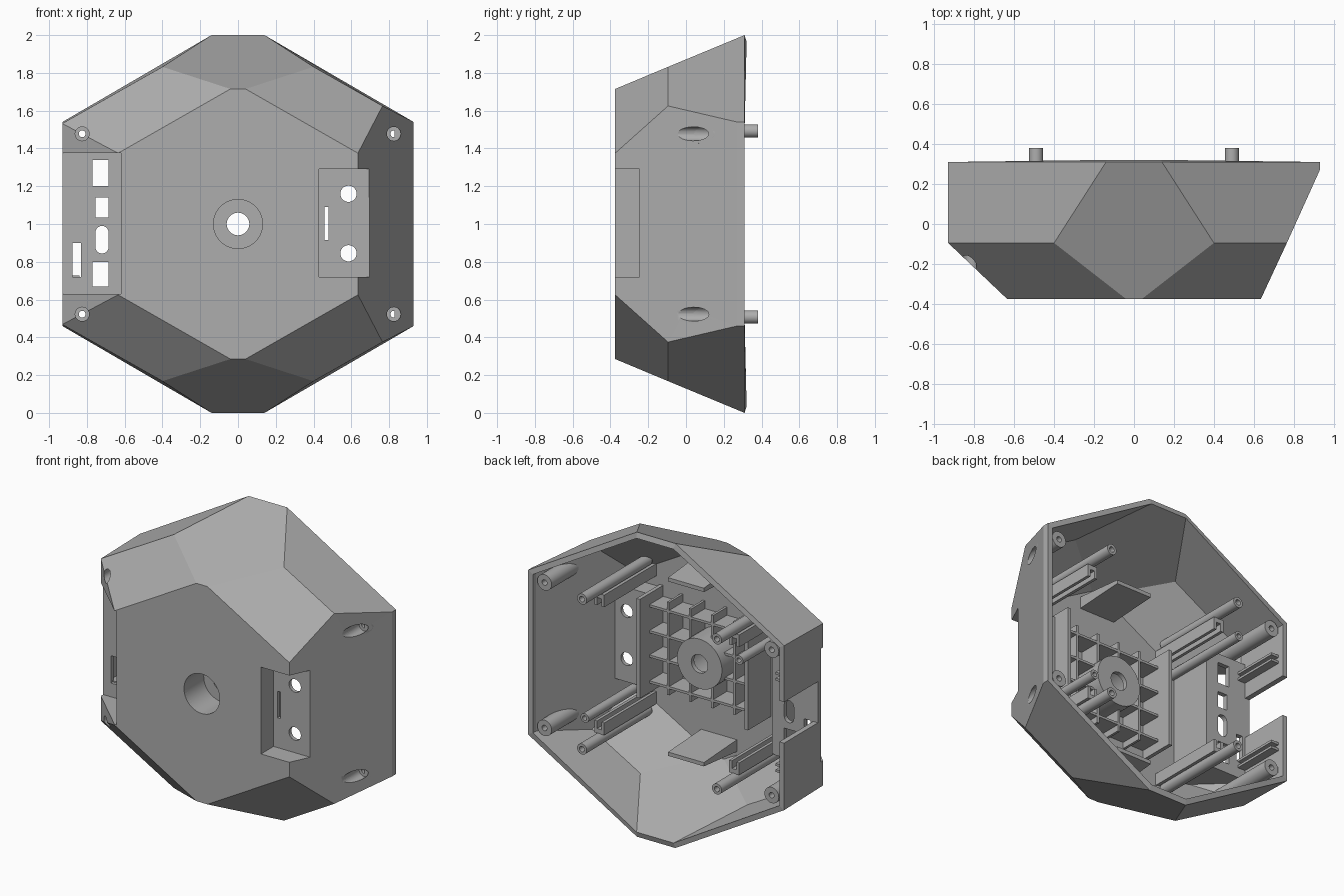
import bpy, bmesh, math
from mathutils import Vector

if "Cube" in bpy.data.objects:
    bpy.data.objects.remove(bpy.data.objects["Cube"])

grey = bpy.data.materials.new("grey plastic")
grey.diffuse_color = (0.42, 0.42, 0.42, 1)
grey.use_nodes = True
grey.node_tree.nodes["Principled BSDF"].inputs["Base Color"].default_value = grey.diffuse_color


def add(name, bm, smooth=False):
    bmesh.ops.recalc_face_normals(bm, faces=bm.faces[:])
    me = bpy.data.meshes.new(name)
    bm.to_mesh(me)
    bm.free()
    me.materials.append(grey)
    ob = bpy.data.objects.new(name, me)
    bpy.context.collection.objects.link(ob)
    ob["smooth"] = smooth
    return ob


def prism(name, pts, axis, a, b, smooth=False):
    """Extrude a 2D profile along an axis from a to b."""
    place = {"x": lambda p, t: (t, p[0], p[1]),
             "y": lambda p, t: (p[0], t, p[1]),
             "z": lambda p, t: (p[0], p[1], t)}[axis]
    bm = bmesh.new()
    lo = [bm.verts.new(place(p, a)) for p in pts]
    hi = [bm.verts.new(place(p, b)) for p in pts]
    bm.faces.new(lo)
    bm.faces.new(hi)
    n = len(pts)
    for i in range(n):
        j = (i + 1) % n
        bm.faces.new((lo[i], lo[j], hi[j], hi[i]))
    return add(name, bm, smooth)


def box(name, x0, x1, y0, y1, z0, z1):
    return prism(name, [(x0, z0), (x1, z0), (x1, z1), (x0, z1)], "y", y0, y1)


def rod(name, x, z, r, y0, y1, n=32):
    pts = [(x + r * math.cos(2 * math.pi * i / n), z + r * math.sin(2 * math.pi * i / n)) for i in range(n)]
    return prism(name, pts, "y", y0, y1, True)


def bake(ob):
    bpy.context.view_layer.update()
    dg = bpy.context.evaluated_depsgraph_get()
    me = bpy.data.meshes.new_from_object(ob.evaluated_get(dg))
    ob.modifiers.clear()
    ob.data = me


def cut(ob, cutter, op="DIFFERENCE", keep=False):
    m = ob.modifiers.new("cut", "BOOLEAN")
    m.operation, m.solver, m.object = op, "EXACT", cutter
    bake(ob)
    if not keep:
        bpy.data.objects.remove(cutter)


# Faceted housing: upper half points, lower half mirrored about z = 1
P = {"F1": (-.04, -.375, 1.715), "F2": (.04, -.375, 1.715), "F3": (.635, -.375, 1.375), "F4": (-.635, -.375, 1.375),
     "M1": (-.4, -.095, 1.832), "M2": (.4, -.095, 1.832), "M3": (.765, -.095, 1.625), "M4": (-.93, -.095, 1.532),
     "B1": (-.14, .31, 2), "B2": (.14, .31, 2), "B3": (.93, .31, 1.54), "B4": (-.93, .31, 1.54), "C3": (.93, .27, 1.54)}
half = ["B1 B2 M2 F2 F1 M1", "F2 M2 M3 F3", "M2 B2 B3 C3 M3", "F1 F4 M4 M1", "M1 M4 B4 B1"]
across = ["F1 F2 F3 f3 f2 f1 f4 F4", "F3 M3 C3 c3 m3 f3", "C3 B3 b3 c3", "F4 f4 m4 M4", "M4 m4 b4 B4"]
cap = "B1 B2 B3 b3 b2 b1 b4 B4"


def housing(name, closed):
    bm = bmesh.new()
    v = {}
    for k, (x, y, z) in P.items():
        v[k] = bm.verts.new((x, y, z))
        v[k.lower()] = bm.verts.new((x, y, 2 - z))
    for f in half + [h.lower() for h in half] + across:
        bm.faces.new([v[k] for k in f.split()])
    back = bm.faces.new([v[k] for k in cap.split()])
    bmesh.ops.recalc_face_normals(bm, faces=bm.faces[:])
    if not closed:
        bmesh.ops.delete(bm, geom=[back], context="FACES_ONLY")
    return add(name, bm)


hull = housing("hull_helper", True)
shell = housing("housing_shell", False)
m = shell.modifiers.new("wall", "SOLIDIFY")
m.thickness, m.offset, m.use_even_offset = .035, -1, True
bake(shell)

# Openings in the shell: port recess, switch pocket, centre bore, cable notch
cut(shell, box("c", -1.2, -.62, -1, -.07, .63, 1.375))
cut(shell, box("c", .43, 1.2, -1, -.245, .72, 1.29))
cut(shell, rod("c", 0, 1, .13, -1, -.2, 48))
cut(shell, box("c", -1.2, -.85, -.04, .6, .9, 1.17))

# Port recess liner
ports = box("port_panel", -.925, -.6, -.07, -.04, .61, 1.395)
for x0, x1, z0, z1 in [(-.77, -.685, 1.2, 1.34), (-.755, -.685, 1.035, 1.14), (-.77, -.685, .67, .8),
                       (-.875, -.83, .72, .9)]:
    cut(ports, box("c", x0, x1, -.2, .1, z0, z1))
oval = [(-.72 + .035 * math.cos(t), .917 + s * .038 + .035 * math.sin(t))
        for s in (1, -1) for t in [math.pi * i / 10 + (0 if s > 0 else math.pi) for i in range(11)]]
cut(ports, prism("c", oval, "y", -.2, .1))
box("port_recess_side", -.62, -.595, -.36, -.04, .61, 1.395)
for z in (.605, 1.375):
    prism("port_recess_end", [(-.61, -.365), (-.92, -.08), (-.92, -.04), (-.61, -.04)], "z", z, z + .025)

# Switch pocket liner
panel = box("switch_panel", .41, .685, -.245, -.22, .7, 1.31)
for z in (.845, 1.16):
    cut(panel, rod("c", .585, z, .043, -.5, 0))
cut(panel, box("c", .457, .48, -.5, 0, .915, 1.09))
box("switch_pocket_side", .405, .43, -.36, -.1, .68, 1.33)
for z in (.695, 1.29):
    prism("switch_pocket_end", [(.42, -.365), (.62, -.365), (.68, -.22), (.42, -.22)], "z", z, z + .025)

# Centre boss with bored hole
boss = rod("centre_boss", 0, 1, .163, -.36, -.14, 48)
cut(boss, rod("c", 0, 1, .13, -1, -.17, 48))
cut(boss, rod("c", 0, 1, .06, -1, 1))

# Stiffening grid behind the front face
ribs = [box("grid_rib_upright", x - .008, x + .008, -.36, -.2, .7, 1.31) for x in (-.21, -.05, .11, .27)]
ribs += [box("grid_rib_level", -.36, .41, -.36, -.2, z - .008, z + .008) for z in (.75, .92, 1.08, 1.25)]
for r in ribs:
    cut(r, rod("c", 0, 1, .15, -1, 1))
box("grid_end_plate", -.38, -.355, -.36, -.1, .68, 1.33)

for s in (1, -1):
    z = 1 + .4775 * s
    # Corner screw sleeves, counterbored from the front
    for x in (-.825, .825):
        cut(shell, rod("c", x, z, .037, -1, .13))
        sleeve = rod("corner_screw_sleeve", x, z, .052, -.33, .29)
        cut(sleeve, hull, "INTERSECT", keep=True)
        cut(sleeve, rod("c", x, z, .037, -1, .13))
        cut(sleeve, rod("c", x, z, .018, -1, 1))
    # Long mounting posts and board rails
    for x in (-.49, .49):
        post = rod("mounting_post", x, 1 + .4925 * s, .035, -.3, .38)
        cut(post, rod("c", x, 1 + .4925 * s, .018, .2, 1))
        for dx in (-.026, .026):
            zc = 1 + .42 * s
            box("board_rail", x + dx - .01, x + dx + .01, -.345, .2, zc - .04, zc + .04)
        box("board_rail_floor", x - .03, x + .03, -.345, .2, 1 + .445 * s - .015, 1 + .445 * s + .015)
    # Short rails beside the cable notch
    zr = 1 + .3 * s
    for dz in (-.02, .02):
        box("side_rail", -.9, -.84, -.05, .27, zr + dz - .008, zr + dz + .008)
    # Support wedges above and below the grid
    prism("support_wedge", [(-.36, 1 + .62 * s), (-.36, 1 + .54 * s), (.0, 1 + .56 * s), (.0, 1 + .585 * s)],
          "x", -.13, .13)

# Extra board posts
for x, z in ((.54, .66), (-.58, 1.34)):
    post = rod("board_post", x, z, .03, -.345, .28)
    cut(post, rod("c", x, z, .015, .1, 1))

bpy.data.objects.remove(hull)

# Smooth round parts, keep their edges sharp
bpy.ops.object.select_all(action="DESELECT")
for ob in bpy.context.scene.objects:
    if ob.get("smooth"):
        ob.select_set(True)
        bpy.context.view_layer.objects.active = ob
bpy.ops.object.shade_smooth_by_angle(angle=math.radians(30))
